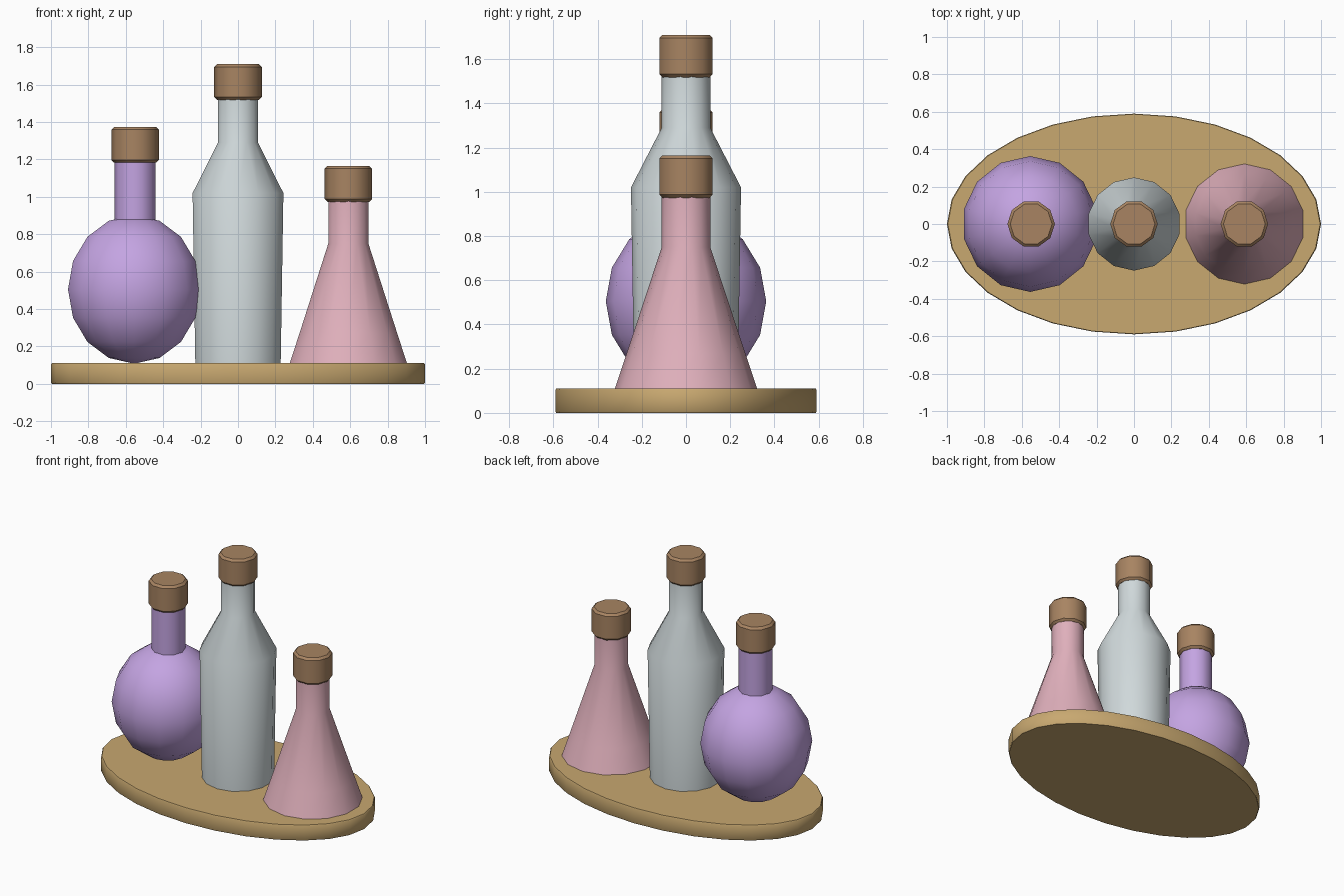
import bpy, bmesh, math

if "Cube" in bpy.data.objects:
    bpy.data.objects.remove(bpy.data.objects["Cube"])


def material(name, rgb):
    # sRGB 0-255 to linear
    lin = [((c / 255 + 0.055) / 1.055) ** 2.4 for c in rgb]
    m = bpy.data.materials.new(name)
    m.diffuse_color = (*lin, 1)
    m.use_nodes = True
    m.node_tree.nodes["Principled BSDF"].inputs["Base Color"].default_value = m.diffuse_color
    return m


WOOD = material("tan wood", (200, 168, 112))
CORK = material("brown cork", (168, 132, 98))
PURPLE = material("purple glass", (196, 164, 226))
GREY = material("pale grey glass", (208, 217, 219))
PINK = material("pink glass", (224, 176, 188))


def lathe(name, profile, sides, mat, x=0, start=0, y_scale=1, angle=40):
    """Spin (radius, z) points around a vertical axis and cap both ends."""
    bm = bmesh.new()
    rings = []
    for r, z in profile:
        ring = []
        for i in range(sides):
            a = start + 2 * math.pi * i / sides
            ring.append(bm.verts.new((r * math.cos(a), r * math.sin(a) * y_scale, z)))
        rings.append(ring)
    for lo, hi in zip(rings, rings[1:]):
        for i in range(sides):
            j = (i + 1) % sides
            bm.faces.new((lo[i], lo[j], hi[j], hi[i]))
    bm.faces.new(rings[0][::-1])
    bm.faces.new(rings[-1])
    for f in bm.faces:
        f.smooth = True
    mesh = bpy.data.meshes.new(name)
    bm.to_mesh(mesh)
    bm.free()
    mesh.set_sharp_from_angle(angle=math.radians(angle))
    mesh.materials.append(mat)
    ob = bpy.data.objects.new(name, mesh)
    ob.location.x = x
    bpy.context.collection.objects.link(ob)
    return ob


def stopper(name, x, z):
    b, r, h = 0.015, 0.127, 0.192
    lathe(name, [(r - b, z), (r, z + b), (r, z + h - b), (r - b, z + h)], 10, CORK, x)


QUARTER = math.pi / 2

# oval tray
lathe("tray", [(0.995, 0), (1, 0.006), (1, 0.104), (0.995, 0.11)], 28, WOOD, y_scale=0.59)

# round flask: squashed ball plus straight neck
ball = []
for i in range(9):
    t = math.pi * i / 8
    ball.append((max(0.363 * math.sin(t), 0.001), 0.505 - 0.397 * math.cos(t)))
lathe("round_flask_body", ball, 14, PURPLE, -0.555, QUARTER)
lathe("round_flask_neck", [(0.11, 0.8), (0.11, 1.25)], 10, PURPLE, -0.55)
stopper("round_flask_stopper", -0.55, 1.182)

# tall bottle
lathe("tall_bottle", [(0.234, 0.105), (0.249, 1.02), (0.11, 1.29), (0.11, 1.6)],
      14, GREY, 0, QUARTER)
stopper("tall_bottle_stopper", 0, 1.518)

# conical flask
lathe("conical_flask", [(0.323, 0.105), (0.268, 0.27), (0.11, 0.75), (0.11, 1.05)],
      14, PINK, 0.59, QUARTER)
stopper("conical_flask_stopper", 0.59, 0.973)
